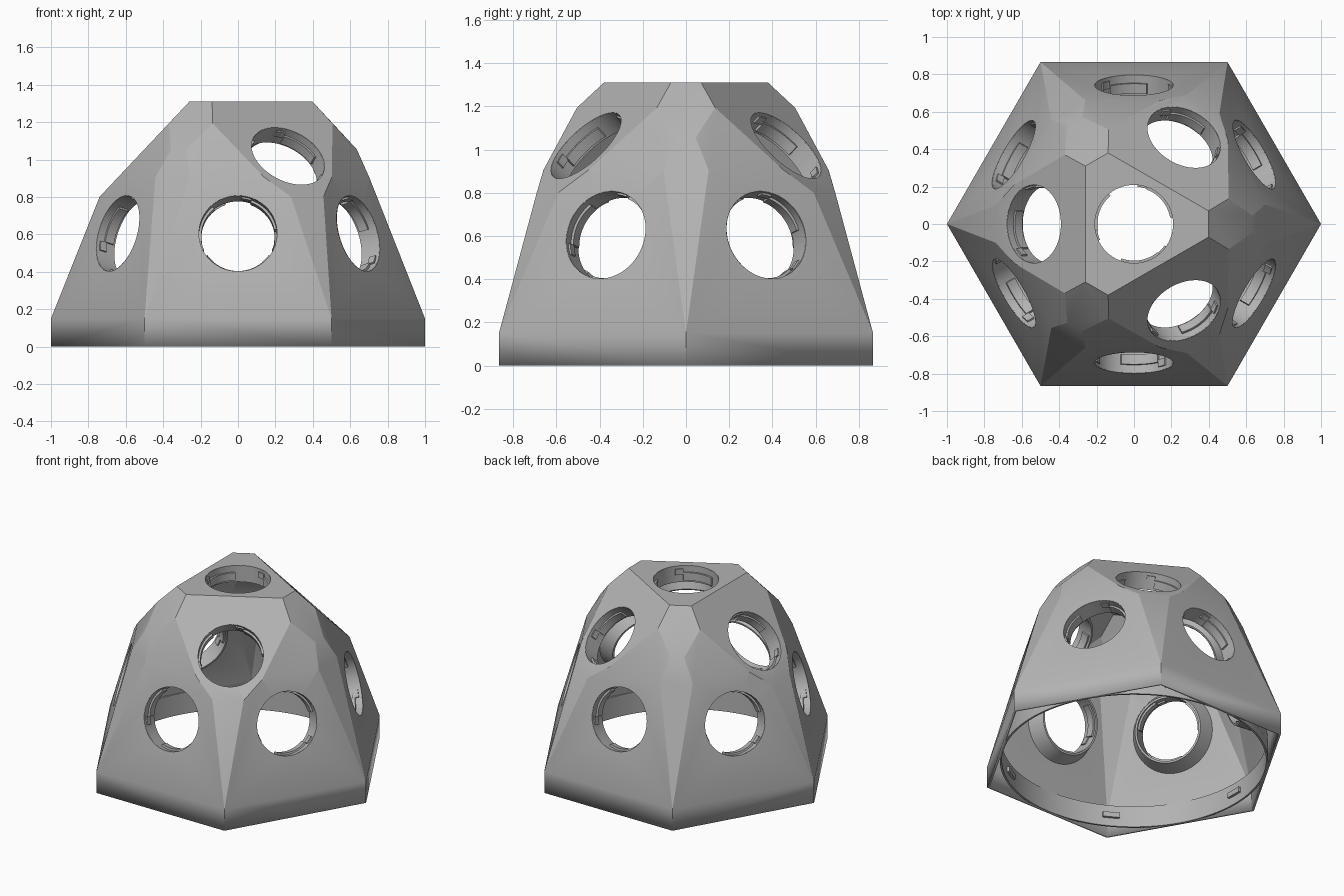
import bpy, bmesh, math
from mathutils import Matrix, Vector

cube = bpy.data.objects.get("Cube")
if cube:
    bpy.data.objects.remove(cube, do_unlink=True)

grey = bpy.data.materials.new("plain grey")
grey.use_nodes = True
grey.diffuse_color = (0.45, 0.45, 0.45, 1)
grey.node_tree.nodes["Principled BSDF"].inputs["Base Color"].default_value = (0.45, 0.45, 0.45, 1)


def polar(radial, side, z, azimuth):
    return Matrix.Rotation(math.radians(azimuth), 3, 'Z') @ Vector((radial, side, z))


def make(name, bm, smooth=None):
    bmesh.ops.recalc_face_normals(bm, faces=bm.faces)
    mesh = bpy.data.meshes.new(name)
    bm.to_mesh(mesh)
    bm.free()
    mesh.materials.append(grey)
    ob = bpy.data.objects.new(name, mesh)
    bpy.context.collection.objects.link(ob)
    if smooth:
        bpy.ops.object.select_all(action='DESELECT')
        ob.select_set(True)
        bpy.context.view_layer.objects.active = ob
        bpy.ops.object.shade_smooth_by_angle(angle=math.radians(smooth))
    return ob


def sweep(bm, profile, frame, start=0, end=360, steps=64):
    """Turn a closed (radius, height) profile around the frame's z axis."""
    full = end - start == 360
    rings = []
    for i in range(steps if full else steps + 1):
        a = math.radians(start + (end - start) * i / steps)
        rings.append([bm.verts.new(frame @ Vector((r * math.cos(a), r * math.sin(a), h)))
                      for r, h in profile])
    n = len(profile)
    for i in range(steps):
        a, b = rings[i], rings[(i + 1) % len(rings)]
        for j in range(n):
            k = (j + 1) % n
            bm.faces.new((a[j], a[k], b[k], b[j]))
    if not full:
        bm.faces.new(rings[0])
        bm.faces.new(rings[-1])


# Faceted dome as the hull of its corner points
TOP = 1.31
SLOPE = 1.06
points = []
for k in range(6):
    points += [polar(1, 0, z, 60 * k) for z in (0, 0.15)]
for azimuth in (60, 180, 300):
    for side in (-1, 1):
        for r, t in ((0.26, 0.31), (0.37, 0.37), (0.64, 0.21), (0.74, 0.1)):
            points.append(polar(r, side * t, TOP - SLOPE * (r - 0.26), azimuth))
        for r, t, z in ((0.702, 0.105, 0.905), (0.635, 0.045, 1.055)):
            points.append(polar(r, side * t, z, azimuth + 60))

bm = bmesh.new()
for p in points:
    bm.verts.new(p)
bmesh.ops.convex_hull(bm, input=bm.verts[:])
bmesh.ops.delete(bm, geom=[v for v in bm.verts if not v.link_faces], context='VERTS')
bmesh.ops.recalc_face_normals(bm, faces=bm.faces)
floor = [f for f in bm.faces if f.normal.z < -0.9]
bmesh.ops.delete(bm, geom=floor, context='FACES')
bmesh.ops.dissolve_limit(bm, angle_limit=math.radians(2), verts=bm.verts[:], edges=bm.edges[:])
shell = make("dome_shell", bm, smooth=22)

# Port frames: origin on the panel, z axis pointing outward
ports = [Matrix.Translation((0, 0, TOP))]


def add_port(r, z, normal_r, normal_z, azimuth):
    turn = Vector((normal_r, 0, normal_z)).to_track_quat('Z', 'Y').to_matrix().to_4x4()
    spin = Matrix.Rotation(math.radians(azimuth), 4, 'Z')
    ports.append(spin @ Matrix.Translation((r, 0, z)) @ turn)


for azimuth in (60, 180, 300):
    add_port(0.535, TOP - SLOPE * 0.275, SLOPE, 1, azimuth)
for k in range(6):
    add_port(0.742, 0.605, 0.755, 0.206, 30 + 60 * k)

# Round openings through the shell
bm = bmesh.new()
for frame in ports:
    bmesh.ops.create_cone(bm, cap_ends=True, segments=64, radius1=0.21, radius2=0.21,
                          depth=0.12, matrix=frame)
cutter = make("port_cutter", bm)
cutter.hide_render = True
cutter.hide_viewport = True
cutter.display_type = 'WIRE'

wall = shell.modifiers.new("wall", 'SOLIDIFY')
wall.thickness = 0.018
wall.offset = -1
cut = shell.modifiers.new("ports", 'BOOLEAN')
cut.operation = 'DIFFERENCE'
cut.solver = 'EXACT'
cut.object = cutter

# Tapered collars behind each opening, with locking tabs inside the bore
for i, frame in enumerate(ports):
    base = 0.25 if i == 0 else 0.27
    bm = bmesh.new()
    sweep(bm, [(0.209, -0.002), (base, -0.012), (0.222, -0.115), (0.209, -0.115)], frame)
    make(f"port_collar_{i}", bm, smooth=30)
    bm = bmesh.new()
    for start in (10, 130, 250):
        sweep(bm, [(0.211, -0.045), (0.211, -0.1), (0.196, -0.1), (0.196, -0.045)],
              frame, start, start + 60, 12)
        sweep(bm, [(0.211, -0.02), (0.211, -0.06), (0.2, -0.06), (0.2, -0.02)],
              frame, start + 60, start + 75, 4)
    make(f"port_tabs_{i}", bm, smooth=30)

# Round base ring inside the skirt, with small blocks at the corners
bm = bmesh.new()
sweep(bm, [(0.845, 0), (0.858, 0), (0.858, 0.15), (0.845, 0.15)], Matrix.Identity(4), steps=96)
make("base_ring", bm, smooth=30)
bm = bmesh.new()
for k in range(6):
    spin = Matrix.Rotation(math.radians(60 * k), 4, 'Z')
    size = Matrix.Diagonal((0.03, 0.11, 0.035, 1))
    bmesh.ops.create_cube(bm, size=1, matrix=spin @ Matrix.Translation((0.842, 0, 0.075)) @ size)
make("ring_latches", bm)
